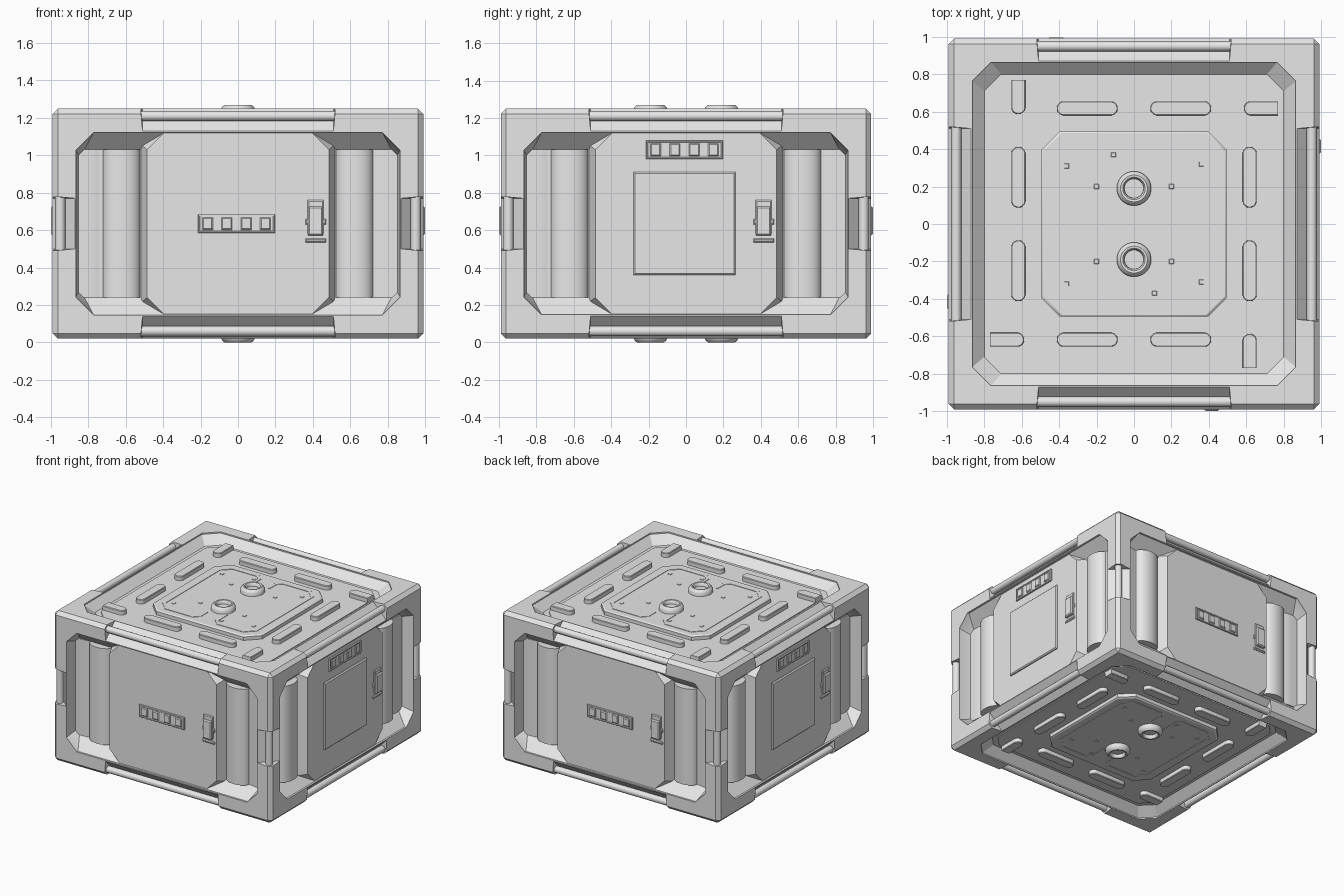
import bpy, bmesh, math
from mathutils import Matrix, Vector

if "Cube" in bpy.data.objects:
    bpy.data.objects.remove(bpy.data.objects["Cube"])

CZ = 0.635          # mid height of the crate
grey = bpy.data.materials.new("light_grey")
grey.diffuse_color = (0.8, 0.8, 0.8, 1)
grey.use_nodes = True
grey.node_tree.nodes["Principled BSDF"].inputs["Base Color"].default_value = grey.diffuse_color

# Local face frames: u = right, v = up, d = outward distance from the centre
BASE = Matrix(((1, 0, 0, 0), (0, 0, -1, 0), (0, 1, 0, 0), (0, 0, 0, 1)))
LIFT = Matrix.Translation((0, 0, CZ))
SIDES = [(n, LIFT @ Matrix.Rotation(k * math.pi / 2, 4, 'Z') @ BASE)
         for k, n in enumerate(("front", "right", "back", "left"))]
CAPS = [("top", LIFT), ("bottom", LIFT @ Matrix.Diagonal((1, 1, -1, 1)))]


def finish(bm, name, m=Matrix(), angle=32):
    bm.normal_update()
    bmesh.ops.recalc_face_normals(bm, faces=bm.faces)
    me = bpy.data.meshes.new(name)
    bm.to_mesh(me)
    bm.free()
    me.transform(m)
    if m.determinant() < 0:
        me.flip_normals()
    me.materials.append(grey)
    me.shade_smooth()
    me.set_sharp_from_angle(angle=math.radians(angle))
    ob = bpy.data.objects.new(name, me)
    bpy.context.collection.objects.link(ob)
    return ob


def hull(name, pts, m=Matrix()):
    bm = bmesh.new()
    for p in sorted({tuple(round(c, 5) for c in p) for p in pts}):
        bm.verts.new(p)
    bmesh.ops.convex_hull(bm, input=bm.verts)
    bmesh.ops.delete(bm, geom=[v for v in bm.verts if not v.link_faces], context='VERTS')
    bmesh.ops.dissolve_limit(bm, angle_limit=0.01, verts=bm.verts, edges=bm.edges)
    return finish(bm, name, m)


def octo(a, b, c, d):
    return [(s * x, t * y, d) for s in (1, -1) for t in (1, -1)
            for x, y in ((a, b - c), (a - c, b))]


def box(name, u, v, w, h, d0, d1, m, e=0.006):
    # Block with a small sloped edge on its outer face
    def loop(k, d):
        return [(u + s * (w / 2 - k), v + t * (h / 2 - k), d) for s in (1, -1) for t in (1, -1)]
    return hull(name, loop(0, d0) + loop(0, d1 - e) + loop(e, d1), m)


def strip(name, a, b, w, d0, d1, m):
    # Flat bar between two points on a face
    a, b = Vector(a), Vector(b)
    t = (b - a).normalized() * w / 2
    n = Vector((-t.y, t.x))
    hull(name, [(p.x, p.y, d) for p in (a - t + n, a - t - n, b + t + n, b + t - n)
                for d in (d0, d1)], m)


def cylinder(name, r, length, m, seg=20):
    bm = bmesh.new()
    bmesh.ops.create_cone(bm, cap_ends=True, segments=seg, radius1=r, radius2=r, depth=length)
    return finish(bm, name, m)


# Outer frame block with chamfered edges
bm = bmesh.new()
bmesh.ops.create_cube(bm, size=1, matrix=Matrix.Diagonal((1.98, 1.98, 1.23, 1)))
bmesh.ops.bevel(bm, geom=bm.edges[:], offset=0.028, segments=1, affect='EDGES')
frame = finish(bm, "frame", LIFT)

# Cutters: face pockets and edge notches
cutters = []
for n, m in SIDES:
    cutters.append(hull("cutter", octo(0.867, 0.487, 0.095, 1.05) + octo(0.867, 0.487, 0.095, 0.975)
                        + octo(0.85, 0.395, 0.03, 0.885), m))
for n, m in CAPS:
    cutters.append(hull("cutter", octo(0.864, 0.864, 0.1, 0.7) + octo(0.864, 0.864, 0.1, 0.605)
                        + octo(0.80, 0.80, 0.09, 0.545), m))


def notch(half, x, y, m):
    # Triangular groove along local z whose outer corner is (x, y), with a rod in it
    pts = []
    for s in (1, -1):
        pts += [(x + .05, y - .17, s * half), (x - .17, y + .05, s * half),
                (x + .05, y + .05, s * (half + .02))]
    cutters.append(hull("cutter", pts, m))
    cylinder("edge_rod", 0.027, 2 * half + 0.08, m @ Matrix.Translation((x - .04, y - .04, 0)))


for k in range(4):
    turn = LIFT @ Matrix.Rotation(k * math.pi / 2, 4, 'Z')
    notch(0.135, 0.99, 0.99, turn)
    for flip in (0, math.pi):
        lay = Matrix.Rotation(flip, 4, 'X') @ Matrix(((0, 0, 1, 0), (1, 0, 0, 0), (0, 1, 0, 0), (0, 0, 0, 1)))
        notch(0.51, 0.99, 0.615, turn @ lay)

for c in cutters:
    c.hide_render = True
    mod = frame.modifiers.new("cut", 'BOOLEAN')
    mod.operation, mod.solver, mod.object = 'DIFFERENCE', 'EXACT', c
bpy.context.view_layer.update()
cut = bpy.data.meshes.new_from_object(frame.evaluated_get(bpy.context.evaluated_depsgraph_get()))
frame.modifiers.clear()
frame.data = cut
cut.shade_smooth()
cut.set_sharp_from_angle(angle=math.radians(20))
for c in cutters:
    bpy.data.objects.remove(c)

# Side faces
for k, (n, m) in enumerate(SIDES):
    hull(n + "_panel", octo(0.485, 0.485, 0.09, 0.972) + octo(0.525, 0.487, 0.06, 0.87), m)
    # Low rounded columns in the pockets, with a flat strip beside them
    prof = [(0.855, 0.86), (0.855, 0.893), (0.79, 0.893), (0.75, 0.889), (0.725, 0.88)]
    prof += [(0.622 + 0.1 * math.cos(a), 0.88 + 0.065 * math.sin(a))
             for a in [math.pi * i / 14 for i in range(15)]] + [(0.515, 0.86)]
    for s in (1, -1):
        bm = bmesh.new()
        f = bm.faces.new([bm.verts.new((s * x, -0.395, d)) for x, d in prof])
        r = bmesh.ops.extrude_face_region(bm, geom=[f])
        bmesh.ops.translate(bm, vec=(0, 0.79, 0),
                            verts=[v for v in r["geom"] if isinstance(v, bmesh.types.BMVert)])
        finish(bm, n + "_column", m, 30)
    side = k % 2
    # Indicator strip with four buttons
    v = 0.395 if side else 0.0
    u0 = -0.008
    box(n + "_indicator_base", u0, v, 0.41, 0.10, 0.96, 0.979, m)
    for s in (1, -1):
        box(n + "_indicator_rim", u0, v + s * 0.045, 0.41, 0.01, 0.96, 0.985, m, 0.002)
        box(n + "_indicator_rim", u0 + s * 0.2, v, 0.01, 0.10, 0.96, 0.985, m, 0.002)
    for i in range(4):
        box(n + "_button", u0 + (i - 1.5) * 0.103, v, 0.056, 0.066, 0.96, 0.989, m)
    # Latch
    u = 0.415
    box(n + "_latch_base", u, 0.035, 0.085, 0.18, 0.96, 0.985, m)
    box(n + "_latch_grip", u, 0.015, 0.08, 0.155, 0.96, 1.0, m, 0.008)
    box(n + "_latch_foot", u, -0.09, 0.11, 0.02, 0.96, 0.982, m)
    box(n + "_latch_bar", u, 0.01, 0.11, 0.03, 0.96, 0.983, m)
    # Square cover on the left and right sides
    if side:
        box(n + "_cover", -0.008, 0.0, 0.545, 0.55, 0.96, 0.988, m, 0.008)

# Top and bottom faces
trace = [(-.08, .27), (-.08, .39), (-.12, .43), (-.35, .43), (-.42, .36), (-.42, -.36),
         (-.35, -.43), (-.11, -.43), (-.07, -.39), (-.07, -.31)]
dots = [(-.36, .31), (-.2, .2), (-.2, -.2), (-.36, -.32), (-.11, .37)]
for n, m in CAPS:
    hull(n + "_panel", octo(0.77, 0.77, 0.09, 0.52) + octo(0.77, 0.77, 0.09, 0.552), m)
    hull(n + "_plate", octo(0.495, 0.495, 0.10, 0.54) + octo(0.495, 0.495, 0.10, 0.58)
         + octo(0.485, 0.485, 0.097, 0.588), m)
    for k in range(4):
        r = m @ Matrix.Rotation(-k * math.pi / 2, 4, 'Z')
        for cx in (-0.25, 0.25, 0.75):
            pts = []
            for i in range(24):
                a = math.tau * (i + 0.5) / 24
                for rad, d in ((0.038, 0.54), (0.038, 0.583), (0.034, 0.588)):
                    x = cx + math.copysign(0.125, math.cos(a)) + rad * math.cos(a)
                    pts.append((min(x, 0.77), 0.618 + rad * math.sin(a), d))
            hull(n + "_raised_slot", pts, r)
    # Thin traces and dots on the plate
    for turn in (0, math.pi):
        r = m @ Matrix.Rotation(turn, 4, 'Z')
        for a, b in zip(trace, trace[1:]):
            strip(n + "_trace", a, b, 0.02, 0.58, 0.5915, r)
        for x, y in dots:
            box(n + "_dot", x, y, 0.025, 0.025, 0.58, 0.592, r, 0.002)
    # Ring knobs
    for y in (0.19, -0.19):
        bm = bmesh.new()
        prof = [(0.092, 0.57), (0.092, 0.61), (0.085, 0.624), (0.072, 0.635), (0.06, 0.633),
                (0.053, 0.622), (0.051, 0.605), (0.0, 0.605)]
        vs = [bm.verts.new((x, 0, d)) for x, d in prof]
        es = [bm.edges.new(p) for p in zip(vs, vs[1:])]
        bmesh.ops.spin(bm, geom=vs + es, cent=(0, 0, 0), axis=(0, 0, 1), angle=math.tau,
                       steps=32, use_duplicate=False)
        bmesh.ops.remove_doubles(bm, verts=bm.verts, dist=1e-4)
        finish(bm, n + "_knob", m @ Matrix.Translation((0, y, 0)), 45)
